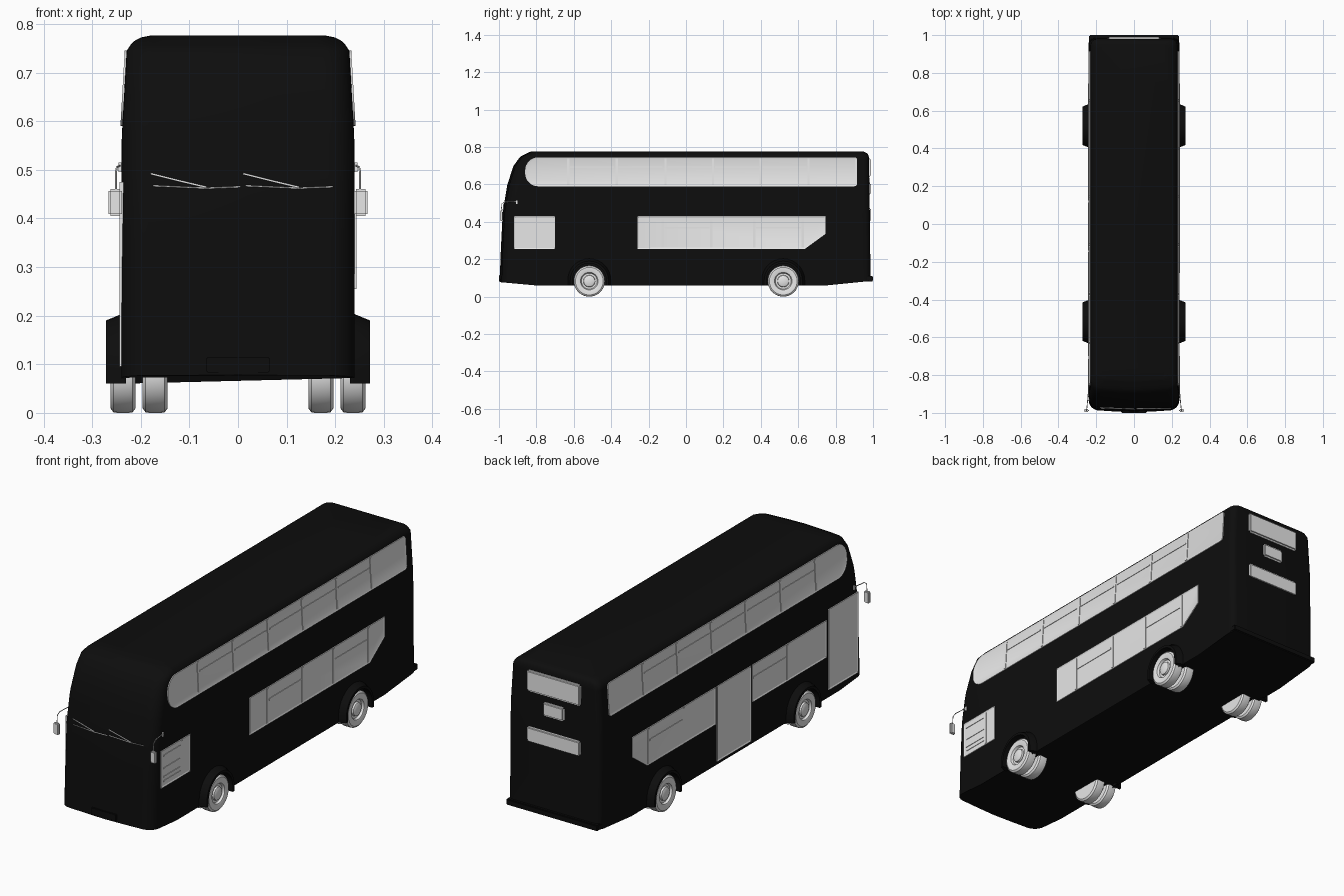
import bpy, bmesh, math
from mathutils import Vector

if "Cube" in bpy.data.objects:
    bpy.data.objects.remove(bpy.data.objects["Cube"])


def material(name, v):
    m = bpy.data.materials.new(name)
    m.diffuse_color = (v, v, v, 1)
    m.use_nodes = True
    m.node_tree.nodes["Principled BSDF"].inputs["Base Color"].default_value = m.diffuse_color
    return m


BLACK = material("black_paint", 0.004)
GREY = material("light_grey", 0.8)


def finish(bm, name, mat, angle=35):
    bmesh.ops.recalc_face_normals(bm, faces=bm.faces[:])
    me = bpy.data.meshes.new(name)
    bm.to_mesh(me)
    bm.free()
    me.materials.append(mat)
    me.shade_smooth()
    me.set_sharp_from_angle(angle=math.radians(angle))
    ob = bpy.data.objects.new(name, me)
    bpy.context.collection.objects.link(ob)
    return ob


def interp(table, z):
    for (z0, v0), (z1, v1) in zip(table, table[1:]):
        if z <= z1:
            return v0 + (v1 - v0) * max(0, z - z0) / (z1 - z0)
    return table[-1][1]


WIDTH = [(0.06, .24), (.5, .24), (.57, .239), (.745, .229), (.76, .219), (.771, .205), (.776, .18)]
FRONT = [(.06, -.997), (.25, -.99), (.45, -.98), (.6, -.955), (.7, -.922), (.75, -.885), (.776, -.83)]
BACK = [(.06, .987), (.5, .982), (.745, .978), (.765, .972), (.776, .95)]


# Body shell: rounded plan outlines stacked up the height
def plan_ring(z):
    w, f, b = interp(WIDTH, z), interp(FRONT, z), interp(BACK, z)
    pts = [(w, .75), (w, -.8)][::-1]
    for i in range(7):
        a = i / 6 * math.pi / 2
        pts.append((w - .03 + .03 * math.cos(a), b - .03 + .03 * math.sin(a)))
    half = [(w - .055 + .055 * math.sin(a), f + .065 - .055 * math.cos(a))
            for a in (i / 8 * math.pi / 2 for i in range(9))]
    half = [((w - .055) * .5, f + .004), ] + half
    right = [(0, f)] + half + pts
    return right + [(-x, y) for x, y in right[:0:-1]]


bm = bmesh.new()
rings = []
for z in (.06, .1, .25, .35, .45, .5, .57, .6, .65, .7, .73, .745, .754, .761, .767, .772, .776):
    ring = []
    for x, y in plan_ring(z):
        lift = max(0, -.8 - y) * .09 + max(0, y - .75) * .1 if z == .06 else 0
        ring.append(bm.verts.new((x, y, z + lift)))
    rings.append(ring)
n = len(rings[0])
for a, b in zip(rings, rings[1:]):
    for i in range(n):
        bm.faces.new((a[i], a[(i + 1) % n], b[(i + 1) % n], b[i]))
for ring in (rings[0], rings[-1]):
    bm.faces.new(ring)
finish(bm, "body_shell", BLACK)


def box(name, mat, lo, hi, bevel=0):
    bm = bmesh.new()
    bmesh.ops.create_cube(bm, size=1)
    for v in bm.verts:
        v.co = [lo[k] + (v.co[k] + .5) * (hi[k] - lo[k]) for k in range(3)]
    if bevel:
        bmesh.ops.bevel(bm, geom=bm.edges[:], offset=bevel, segments=2, affect='EDGES')
    return finish(bm, name, mat)


# Side panels: a (y, z) outline laid on the flank, inset to leave a raised frame
def side_panel(name, side, outline, rim=.009, lift=.004):
    bm = bmesh.new()
    outer = [bm.verts.new((side * (interp(WIDTH, z) + lift), y, z)) for y, z in outline]
    face = bm.faces.new(outer)
    inner = [bm.verts.new((side * (interp(WIDTH, z) - .004), y, z)) for y, z in outline]
    k = len(outer)
    for i in range(k):
        bm.faces.new((outer[i], inner[i], inner[(i + 1) % k], outer[(i + 1) % k]))
    bmesh.ops.recalc_face_normals(bm, faces=bm.faces[:])
    face.normal_update()
    if face.normal.x * side < 0:
        bmesh.ops.reverse_faces(bm, faces=bm.faces[:])
    if rim:
        bmesh.ops.inset_region(bm, faces=[face], thickness=rim, depth=-.003)
    return finish(bm, name, GREY, 20)


def rect(y0, y1, z0, z1):
    return [(y0, z0), (y1, z0), (y1, z1), (y0, z1)]


def bar(name, side, y0, y1, z0, z1):
    side_panel(name, side, rect(y0, y1, z0, z1), rim=0, lift=.0035)


def arc(cy, cz, r, a0, a1, steps=8):
    return [(cy + r * math.cos(math.radians(a0 + (a1 - a0) * i / steps)),
             cz + r * math.sin(math.radians(a0 + (a1 - a0) * i / steps))) for i in range(steps + 1)]


UPPER = (arc(-.79, .66, .07, 180, 270) + arc(.9, .605, .015, 270, 360, 3)
         + arc(.9, .73, .015, 0, 90, 3) + arc(-.79, .675, .07, 90, 180))
UPPER_BARS = (-.63, -.37, -.11, .145, .40, .655)

for side, tag in ((1, "right"), (-1, "left")):
    # Upper deck glazing
    side_panel(f"upper_window_{tag}", side, UPPER)
    for y in UPPER_BARS:
        bar(f"upper_pillar_{tag}", side, y - .006, y + .006, .597, .738)
    for y in UPPER_BARS[:-1]:
        bar(f"upper_vent_rail_{tag}", side, y + .01, y + .245, .69, .695)
    # Lower deck glazing with a chamfered rear corner
    start = -.26 if side > 0 else .125
    side_panel(f"lower_window_{tag}", side,
               [(start, .255), (.635, .255), (.745, .335), (.745, .43), (start, .43)])
    for y in (-.125, .135, .365, .625):
        if y > start + .05:
            bar(f"lower_pillar_{tag}", side, y - .007, y + .007, .262, .423)
    for y0, y1 in ((-.115, .125), (.375, .615)):
        if y0 > start:
            bar(f"lower_vent_rail_{tag}", side, y0, y1, .364, .372)

# Driver window on the right flank
side_panel("driver_window", 1, rect(-.92, -.70, .255, .43))
bar("driver_window_pillar", 1, -.77, -.76, .262, .423)
for z in (.28, .30, .34, .40):
    bar("driver_window_rail", 1, -.90, -.775, z, z + .005)

# Doors and forward windows on the left flank
side_panel("centre_door", -1, rect(-.14, .115, .075, .43))
side_panel("front_door", -1, rect(-.935, -.715, .095, .475))
side_panel("forward_window", -1, rect(-.70, -.148, .255, .43))
bar("forward_pillar", -1, -.418, -.404, .262, .423)
bar("forward_vent_rail", -1, -.40, -.155, .364, .372)

# Rear panels and bumper
for name, w, z0, z1 in (("rear_window", .14, .64, .74), ("rear_sign", .055, .545, .61),
                        ("rear_lower_panel", .14, .40, .475)):
    box(name, GREY, (-w, .972, z0), (w, .990, z1), .007)
box("rear_bumper", BLACK, (-.238, .96, .082), (.238, 1.0, .11), .004)
box("front_plate", BLACK, (-.065, -1.0, .083), (.065, -.98, .115), .002)


# Wheels: revolved tyre, rim and hub
def wheel(name, side, x_out, y):
    profile = [(.0, .001), (.0, .022), (-.004, .03), (-.012, .032), (-.012, .042), (-.002, .047),
               (0, .052), (0, .074), (-.006, .082), (-.014, .083), (-.037, .083), (-.045, .082),
               (-.051, .074), (-.051, .001)]
    bm = bmesh.new()
    seg = 32
    loops = [[bm.verts.new((side * (x_out + dx), y + r * math.cos(2 * math.pi * i / seg),
                            .083 + r * math.sin(2 * math.pi * i / seg))) for i in range(seg)]
             for dx, r in profile]
    for a, b in zip(loops, loops[1:]):
        for i in range(seg):
            bm.faces.new((a[i], a[(i + 1) % seg], b[(i + 1) % seg], b[i]))
    bm.faces.new(loops[0])
    bm.faces.new(loops[-1])
    finish(bm, name, GREY)


# Wheel arch: flared band around the wheel
def wheel_arch(name, side, y):
    def section(x, r):
        return [(x, y + r, .06)] + [(x, a, b) for a, b in arc(y, .088, r, 0, 180, 16)] + [(x, y - r, .06)]
    bm = bmesh.new()
    loops = [[bm.verts.new((side * px, py, pz)) for px, py, pz in section(x, r)]
             for x, r in ((.23, .117), (.24, .115), (.272, .102), (.272, .09), (.23, .09))]
    for a, b in zip(loops, loops[1:] + loops[:1]):
        for i in range(len(a) - 1):
            bm.faces.new((a[i], a[i + 1], b[i + 1], b[i]))
    for k in (0, -1):
        bm.faces.new([l[k] for l in loops])
    finish(bm, name, BLACK)


for side, tag in ((1, "right"), (-1, "left")):
    for y, end in ((-.517, "front"), (.52, "rear")):
        wheel(f"{end}_{tag}_outer_wheel", side, .262, y)
        wheel(f"{end}_{tag}_inner_wheel", side, .196, y)
        wheel_arch(f"{end}_{tag}_wheel_arch", side, y)


# Rods along a path for mirror arms and wipers
def rod(name, points, r):
    cu = bpy.data.curves.new(name, 'CURVE')
    cu.dimensions = '3D'
    cu.bevel_depth = r
    cu.bevel_resolution = 1
    cu.use_fill_caps = True
    sp = cu.splines.new('POLY')
    sp.points.add(len(points) - 1)
    for p, co in zip(sp.points, points):
        p.co = (*co, 1)
    cu.materials.append(GREY)
    bpy.context.collection.objects.link(bpy.data.objects.new(name, cu))


for s, tag in ((1, "right"), (-1, "left")):
    xs = sorted((s * .239, s * .266))
    box(f"mirror_{tag}", GREY, (xs[0], -.995, .405), (xs[1], -.98, .46), .004)
    rod(f"mirror_arm_{tag}", [(s * .251, -.988, .455), (s * .251, -.985, .495), (s * .249, -.97, .506),
                              (s * .243, -.905, .508)], .002)
    xs = sorted((s * .235, s * .246))
    box(f"mirror_bracket_{tag}", GREY, (xs[0], -.908, .495), (xs[1], -.9, .515))

# Wipers lying on the front screen
for x, tag in ((-.18, "right"), (.01, "left")):
    def on_screen(dx, z):
        return (x + dx, interp(FRONT, z) + .004 * min(1, abs(x + dx) / .09) - .003, z)
    rod(f"wiper_arm_{tag}", [on_screen(0, .492), on_screen(.06, .477), on_screen(.115, .464)], .0025)
    rod(f"wiper_blade_{tag}", [on_screen(.005, .467), on_screen(.115, .462), on_screen(.185, .465)], .002)
